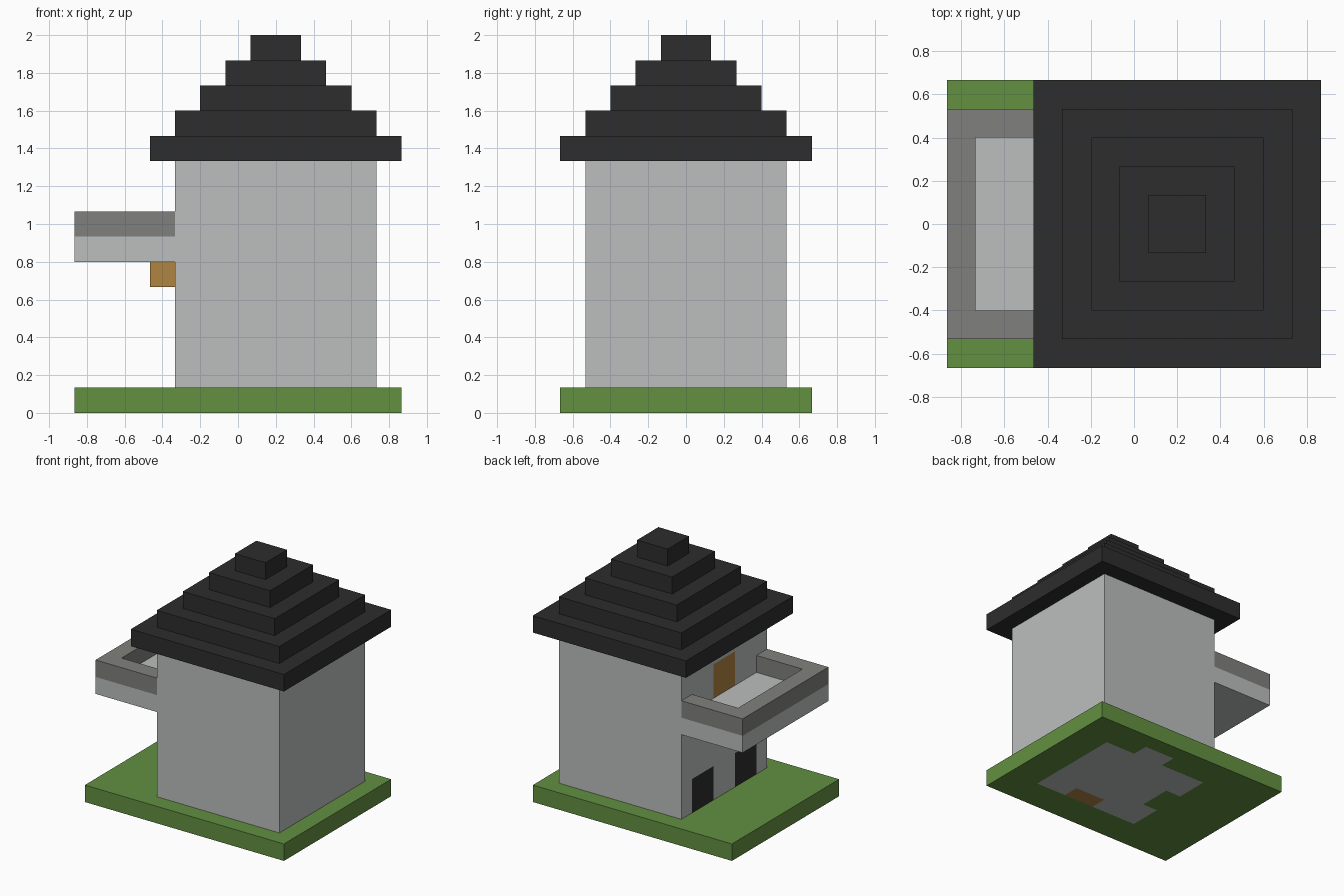
import bpy, bmesh
from mathutils import Vector

if "Cube" in bpy.data.objects:
    bpy.data.objects.remove(bpy.data.objects["Cube"], do_unlink=True)

U = 2 / 15                        # size of one building block
NX, NY = 13, 10                   # footprint in blocks


def to_world(p):
    return Vector(((p[0] - NX / 2) * U, (p[1] - NY / 2) * U, p[2] * U))


def material(name, hex_colour):
    rgb = [int(hex_colour[i:i + 2], 16) / 255 for i in (0, 2, 4)]
    lin = [c / 12.92 if c < 0.04 else ((c + 0.055) / 1.055) ** 2.4 for c in rgb]
    m = bpy.data.materials.new(name)
    m.use_nodes = True
    m.diffuse_color = (*lin, 1)
    bsdf = m.node_tree.nodes["Principled BSDF"]
    bsdf.inputs["Base Color"].default_value = (*lin, 1)
    bsdf.inputs["Roughness"].default_value = 0.9
    return m


GRASS = material("grass_green", "629041")
WALL = material("pale_grey", "bcbfbf")
STONE = material("mid_grey", "80817d")
ROOF = material("charcoal", "2d2d2d")
WOOD = material("wood_brown", "b08542")


def finish(name, bm, mats):
    """Scale block coordinates to the model frame and link the object."""
    for v in bm.verts:
        v.co = to_world(v.co)
    bmesh.ops.recalc_face_normals(bm, faces=bm.faces)
    mesh = bpy.data.meshes.new(name)
    bm.to_mesh(mesh)
    bm.free()
    for m in mats:
        mesh.materials.append(m)
    ob = bpy.data.objects.new(name, mesh)
    bpy.context.collection.objects.link(ob)
    return ob


def block(name, lo, hi, mats, cuts=(), rule=None):
    """Box between two block corners, cut along an axis, coloured by a rule."""
    bm = bmesh.new()
    lo, hi = Vector(lo), Vector(hi)
    bmesh.ops.create_cube(bm, size=1)
    for v in bm.verts:
        v.co = Vector(h if c > 0 else l for c, l, h in zip(v.co, lo, hi))
    for axis, places in cuts:
        for at in places:
            normal = Vector(i == axis for i in range(3))
            bmesh.ops.bisect_plane(bm, geom=bm.verts[:] + bm.edges[:] + bm.faces[:],
                                   plane_co=normal * at, plane_no=normal)
    if rule:
        bm.normal_update()
        for f in bm.faces:
            f.material_index = rule(f.calc_center_median(), f.normal)
    return finish(name, bm, mats)


# Ground slab, with the house floor showing on its underside
def ground_rule(c, n):
    if n.z > -0.5:
        return 0
    if 7 < c.x < 9 and 2 < c.y < 3:
        return 2                                   # wooden floor patch
    room = 5 < c.x < 11 and 2 < c.y < 8
    doorway = 4 < c.x < 5 and (2 < c.y < 4 or 6 < c.y < 8)
    alcove = 7 < c.x < 9 and 8 < c.y < 9
    return int(room or doorway or alcove)


block("ground_slab", (0, 0, 0), (NX, NY, 1), [GRASS, WALL, WOOD],
      [(0, (4, 5, 7, 9, 11)), (1, (2, 3, 4, 6, 8, 9))], ground_rule)


# Tower, with two dark ground doors and a wooden balcony door
def tower_rule(c, n):
    if n.x > -0.5:
        return 0
    if c.z < 3 and (2 < c.y < 4 or 6 < c.y < 8):
        return 1
    return 2 if 7 < c.z < 9 and 4 < c.y < 6 else 0


block("tower", (4, 1, 1), (12, 9, 10), [WALL, ROOF, WOOD],
      [(1, (2, 4, 6, 8)), (2, (3, 7, 9))], tower_rule)

# Stepped roof
for i in range(5):
    block(f"roof_tier_{i + 1}", (3 + i, i, 10 + i), (13 - i, 10 - i, 11 + i), [ROOF])

# Balcony floor and its wooden support
block("balcony_floor", (0, 1, 6), (4, 9, 7), [WALL])
block("balcony_support", (3, 4, 5), (4, 6, 6), [WOOD])

# U-shaped balcony rail, an extruded profile
bm = bmesh.new()
outline = [(4, 1), (4, 2), (1, 2), (1, 8), (4, 8), (4, 9), (0, 9), (0, 1)]
face = bm.faces.new([bm.verts.new((x, y, 7)) for x, y in outline])
top = bmesh.ops.extrude_face_region(bm, geom=[face], use_keep_orig=True)["geom"]
bmesh.ops.translate(bm, vec=(0, 0, 1),
                    verts=[g for g in top if isinstance(g, bmesh.types.BMVert)])
finish("balcony_rail", bm, [STONE])
